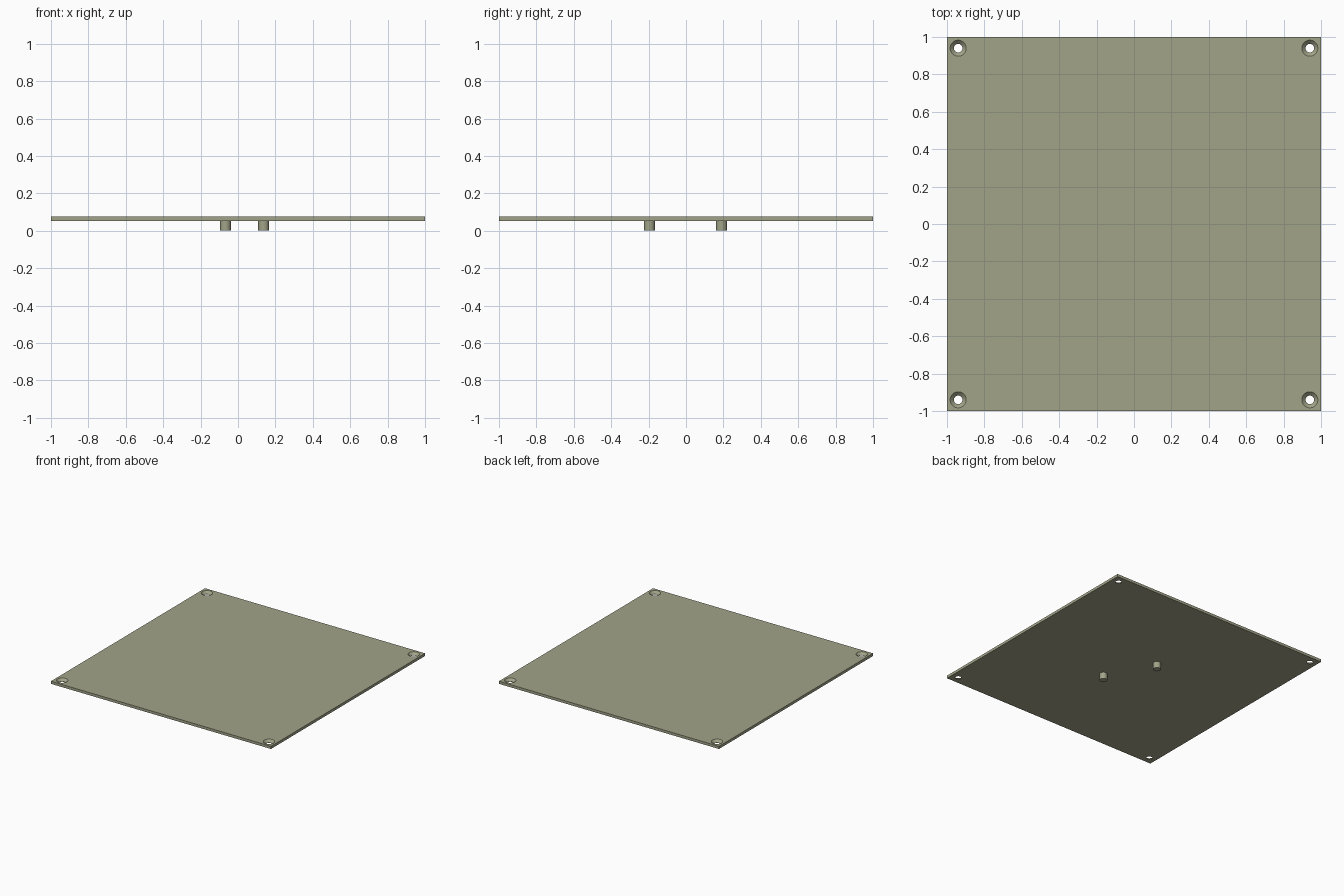
import bpy
import math

cube = bpy.data.objects.get("Cube")
if cube:
    bpy.data.objects.remove(cube, do_unlink=True)

PLATE_BOTTOM, PLATE_TOP = 0.053, 0.075
HOLE_R, SINK_R = 0.023, 0.043
HOLE_POS = 0.94
PEG_R = 0.029

olive = bpy.data.materials.new("olive")
olive.use_nodes = True
olive.diffuse_color = (0.36, 0.37, 0.25, 1)
olive.node_tree.nodes["Principled BSDF"].inputs["Base Color"].default_value = olive.diffuse_color


def lathe(name, profile, x, y, sides=32):
    """Closed solid of revolution from (radius, z) rings, bottom to top."""
    verts = [(r * math.cos(math.tau * i / sides), r * math.sin(math.tau * i / sides), z)
             for r, z in profile for i in range(sides)]
    faces = [(k * sides + i, k * sides + (i + 1) % sides,
              (k + 1) * sides + (i + 1) % sides, (k + 1) * sides + i)
             for k in range(len(profile) - 1) for i in range(sides)]
    faces.append(tuple(reversed(range(sides))))
    faces.append(tuple(range(len(verts) - sides, len(verts))))
    mesh = bpy.data.meshes.new(name)
    mesh.from_pydata(verts, [], faces)
    obj = bpy.data.objects.new(name, mesh)
    obj.location = (x, y, 0)
    bpy.context.collection.objects.link(obj)
    return obj


def smooth(obj):
    bpy.ops.object.select_all(action="DESELECT")
    obj.select_set(True)
    bpy.context.view_layer.objects.active = obj
    bpy.ops.object.shade_smooth_by_angle(angle=math.radians(30))


# Square plate
bpy.ops.mesh.primitive_cube_add(size=2, location=(0, 0, (PLATE_BOTTOM + PLATE_TOP) / 2))
plate = bpy.context.object
plate.name = "plate"
plate.scale.z = (PLATE_TOP - PLATE_BOTTOM) / 2
bpy.ops.object.transform_apply(location=True, rotation=False, scale=True)
plate.data.materials.append(olive)

# Countersunk screw holes in the four corners
sink_profile = [(HOLE_R, PLATE_BOTTOM - 0.02), (HOLE_R, PLATE_BOTTOM + 0.002),
                (SINK_R, PLATE_TOP), (SINK_R, PLATE_TOP + 0.02)]
for sx in (-1, 1):
    for sy in (-1, 1):
        cutter = lathe("hole_cutter", sink_profile, sx * HOLE_POS, sy * HOLE_POS)
        cutter.hide_render = True
        bpy.context.view_layer.objects.active = plate
        cut = plate.modifiers.new("screw_hole", "BOOLEAN")
        cut.operation = "DIFFERENCE"
        cut.solver = "EXACT"
        cut.object = cutter
        bpy.ops.object.modifier_apply(modifier=cut.name)
        bpy.data.objects.remove(cutter, do_unlink=True)
smooth(plate)

# Two locating pegs under the plate
for name, x, y in (("front_peg", 0.137, -0.195), ("back_peg", -0.067, 0.19)):
    peg = lathe(name, [(PEG_R, 0), (PEG_R, PLATE_BOTTOM)], x, y)
    peg.data.materials.append(olive)
    smooth(peg)
